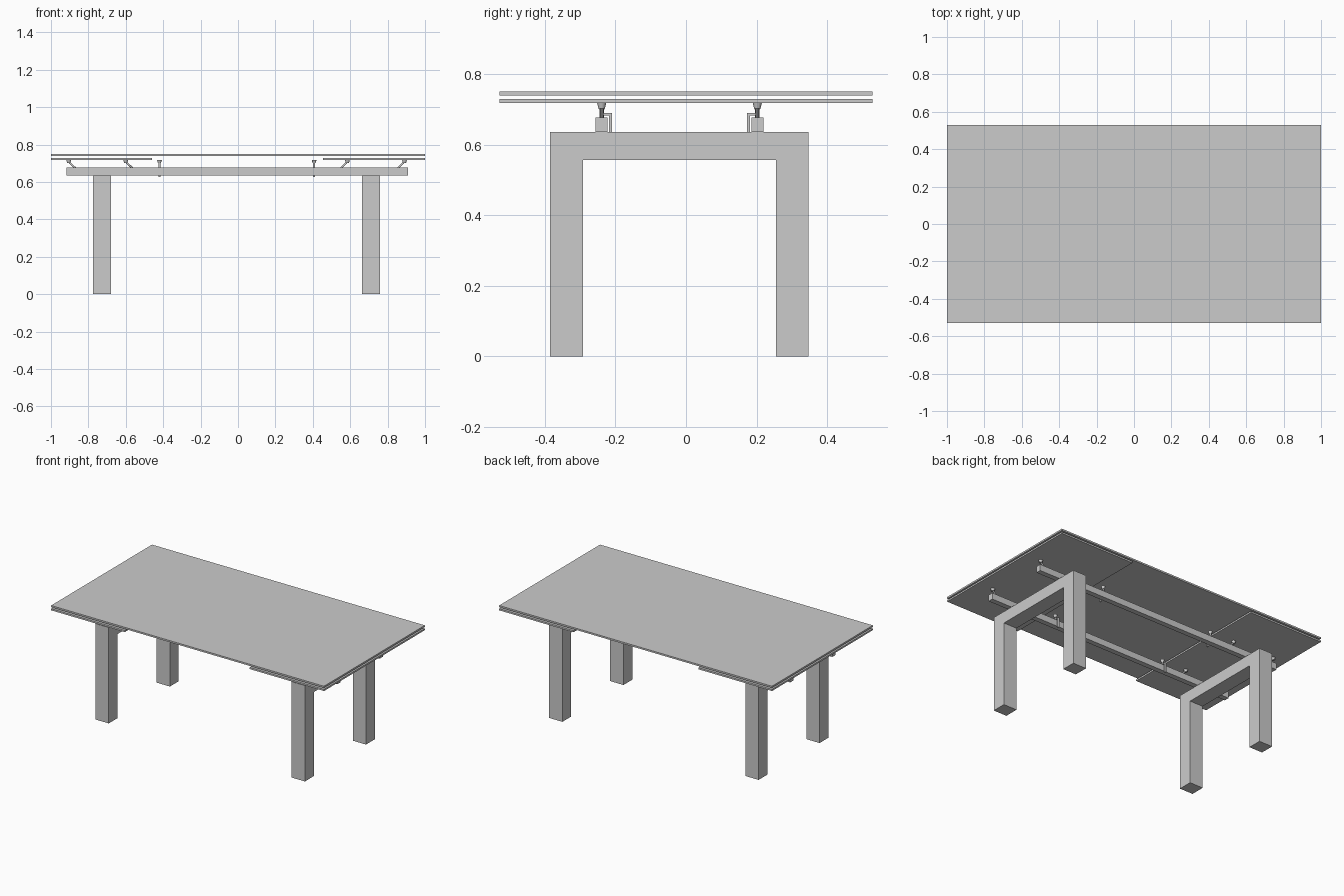
import bpy
import bmesh
from mathutils import Vector

cube = bpy.data.objects.get("Cube")
if cube:
    bpy.data.objects.remove(cube, do_unlink=True)

grey = bpy.data.materials.new("plain grey")
grey.use_nodes = True
grey.diffuse_color = (0.6, 0.6, 0.6, 1)
grey.node_tree.nodes["Principled BSDF"].inputs["Base Color"].default_value = (0.6, 0.6, 0.6, 1)


def finish(name, bm):
    bmesh.ops.recalc_face_normals(bm, faces=bm.faces)
    mesh = bpy.data.meshes.new(name)
    bm.to_mesh(mesh)
    bm.free()
    mesh.materials.append(grey)
    obj = bpy.data.objects.new(name, mesh)
    bpy.context.collection.objects.link(obj)
    return obj


def box(name, x, y, z):
    """Box from (low, high) ranges."""
    bm = bmesh.new()
    bmesh.ops.create_cube(bm, size=1)
    for v in bm.verts:
        v.co = [(r[0] + r[1]) / 2 + c * (r[1] - r[0]) for r, c in zip((x, y, z), v.co)]
    return finish(name, bm)


def prism(name, profile, x):
    """Profile in y, z pushed along x."""
    bm = bmesh.new()
    face = bm.faces.new([bm.verts.new((x[0], y, z)) for y, z in profile])
    new = bmesh.ops.extrude_face_region(bm, geom=[face])["geom"]
    verts = [g for g in new if isinstance(g, bmesh.types.BMVert)]
    bmesh.ops.translate(bm, verts=verts, vec=(x[1] - x[0], 0, 0))
    return finish(name, bm)


def rod(name, start, end, r1, r2, sides=16):
    """Round bar between two points."""
    a, b = Vector(start), Vector(end)
    bm = bmesh.new()
    bmesh.ops.create_cone(bm, cap_ends=True, segments=sides, radius1=r1, radius2=r2,
                          depth=(b - a).length)
    turn = (b - a).to_track_quat('Z', 'Y')
    for v in bm.verts:
        v.co = turn @ v.co + (a + b) / 2
    for f in bm.faces:
        f.smooth = len(f.verts) == 4
    for e in bm.edges:
        e.smooth = all(f.smooth for f in e.link_faces)
    return finish(name, bm)


# Table top and the two sliding leaves under it
depth = (-0.528, 0.528)
box("table_top", (-1, 1), depth, (0.739, 0.75))
box("right_leaf", (-1, -0.46), depth, (0.718, 0.729))
box("left_leaf", (0.455, 1), depth, (0.718, 0.729))

# Mitred leg frames
y0, y1, y2, y3 = -0.385, -0.292, 0.255, 0.347
top, under = 0.635, 0.557
for side, x in (("right", (-0.775, -0.678)), ("left", (0.663, 0.76))):
    prism(side + "_front_leg", [(y0, 0), (y1, 0), (y1, under), (y0, top)], x)
    prism(side + "_back_leg", [(y2, 0), (y3, 0), (y3, top), (y2, under)], x)
    prism(side + "_cross_beam", [(y1, under), (y2, under), (y3, top), (y0, top)], x)

# Long rails with their fittings
for place, y, inward in (("front", -0.239, 1), ("back", 0.202, -1)):
    box(place + "_rail", (-0.917, 0.908), (y - 0.017, y + 0.017), (top, 0.677))

    # Slanted swing arms carrying the leaves
    for i, (head, foot) in enumerate(((-0.905, -0.87), (-0.6, -0.565),
                                      (0.585, 0.55), (0.89, 0.855))):
        name = f"{place}_arm_{i + 1}"
        rod(name, (foot, y, 0.674), (head, y, 0.708), 0.005, 0.005, 10)
        rod(name + "_pad", (head, y, 0.702), (head, y, 0.718), 0.009, 0.013)

    # Angle brackets and supports for the middle
    for side, x in (("right", -0.42), ("left", 0.407)):
        inner, outer = y + inward * 0.017, y + inward * 0.029
        web = y + inward * 0.021
        z = 0.69
        prism(f"{place}_{side}_bracket",
              [(y, z), (outer, z), (outer, 0.625), (web, 0.625),
               (web, z - 0.007), (y, z - 0.007)], (x - 0.006, x + 0.006))
        rod(f"{place}_{side}_post", (x, y, 0.677), (x, y, 0.705), 0.006, 0.006)
        rod(f"{place}_{side}_pad", (x, y, 0.7), (x, y, 0.718), 0.008, 0.013)
